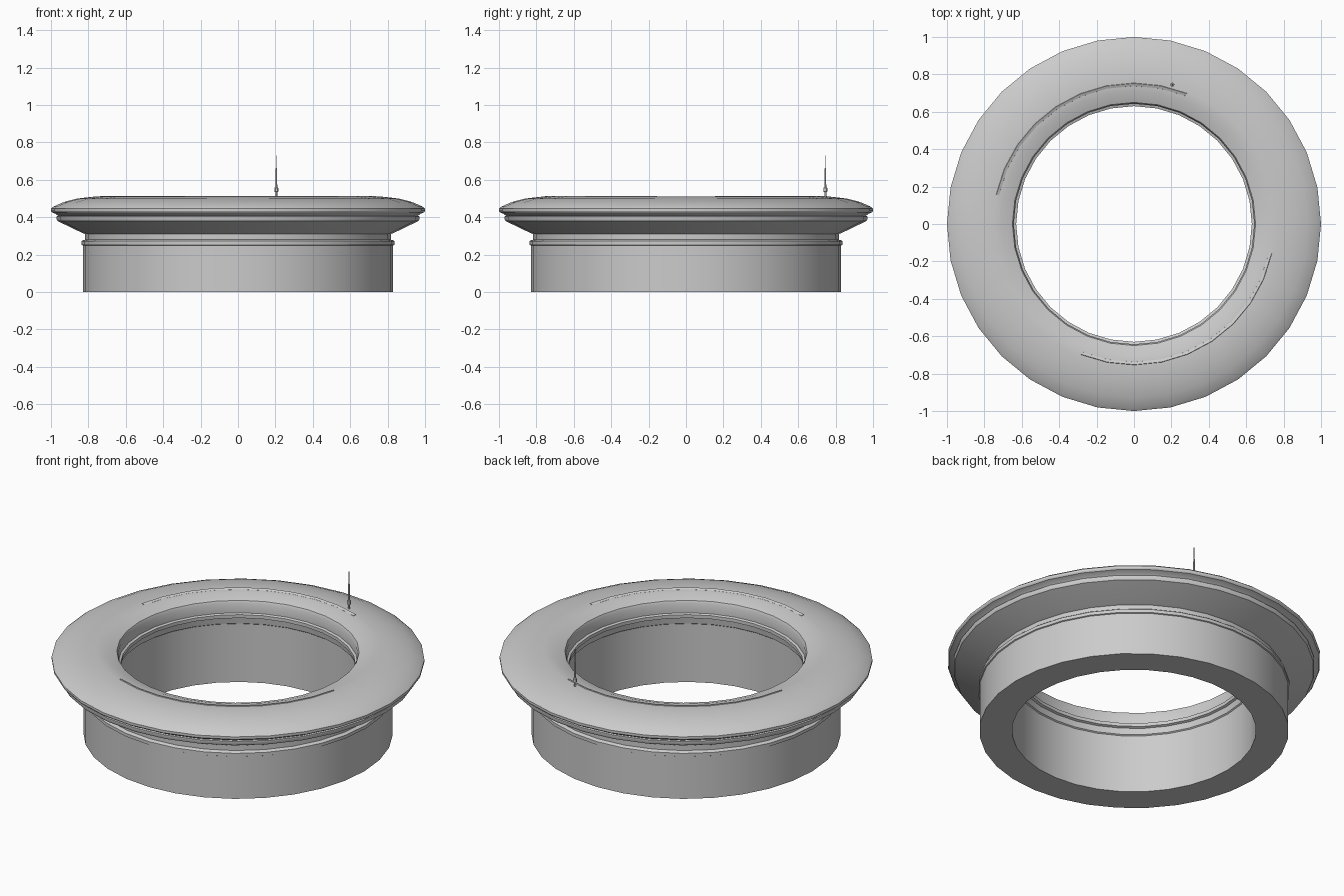
import bpy, bmesh, math

cube = bpy.data.objects.get("Cube")
if cube:
    bpy.data.objects.remove(cube, do_unlink=True)


def material(name, rgb):
    m = bpy.data.materials.new(name)
    m.use_nodes = True
    m.diffuse_color = (*rgb, 1)
    m.node_tree.nodes["Principled BSDF"].inputs["Base Color"].default_value = (*rgb, 1)
    return m


grey = material("light grey", (0.6, 0.6, 0.6))


def lathe(name, profile, steps, start=0, end=360, centre=(0, 0), angle=30):
    """Sweep a closed (radius, z) profile about the vertical axis."""
    full = end - start == 360
    bm = bmesh.new()
    rings = []
    for i in range(steps if full else steps + 1):
        a = math.radians(start + (end - start) * i / steps)
        rings.append([bm.verts.new((centre[0] + r * math.cos(a), centre[1] + r * math.sin(a), z))
                      for r, z in profile])
    n = len(profile)
    for i in range(steps):
        p, q = rings[i], rings[(i + 1) % len(rings)]
        for j in range(n):
            k = (j + 1) % n
            bm.faces.new((p[j], q[j], q[k], p[k]))
    if not full:
        bm.faces.new(rings[0])
        bm.faces.new(rings[-1][::-1])
    bmesh.ops.remove_doubles(bm, verts=bm.verts, dist=1e-5)
    bmesh.ops.recalc_face_normals(bm, faces=bm.faces)
    mesh = bpy.data.meshes.new(name)
    bm.to_mesh(mesh)
    bm.free()
    mesh.materials.append(grey)
    ob = bpy.data.objects.new(name, mesh)
    bpy.context.collection.objects.link(ob)
    bpy.ops.object.select_all(action="DESELECT")
    ob.select_set(True)
    bpy.context.view_layer.objects.active = ob
    bpy.ops.object.shade_smooth_by_angle(angle=math.radians(angle))
    return ob


# Ring body: outer wall, collar, flared rim, domed top, stepped bore
lathe("ring_body", [
    (0.655, 0), (0.83, 0), (0.83, 0.25),
    (0.836, 0.253), (0.836, 0.272), (0.83, 0.277), (0.817, 0.28),
    (0.817, 0.31), (0.83, 0.315), (0.965, 0.38), (0.97, 0.39),
    (0.97, 0.405), (0.962, 0.408), (0.975, 0.418), (0.995, 0.426),
    (1.0, 0.434), (1.0, 0.446), (0.985, 0.458), (0.93, 0.482),
    (0.86, 0.5), (0.765, 0.511), (0.71, 0.506), (0.65, 0.485),
    (0.643, 0.47), (0.643, 0.415), (0.63, 0.41), (0.63, 0.39),
    (0.643, 0.385), (0.648, 0.35), (0.655, 0.345)], 32)

# Two low curved ridges on opposite sides of the top
for side, start in (("back", 68), ("front", 248)):
    lathe(side + "_ridge", [(0.735, 0.5), (0.738, 0.509), (0.752, 0.515), (0.758, 0.5)],
          9, start, start + 100)

# Antenna: stub, collar and thin mast
lathe("antenna", [
    (0, 0.5), (0.005, 0.5), (0.005, 0.535), (0.011, 0.537), (0.011, 0.557),
    (0.005, 0.56), (0.004, 0.66), (0.0015, 0.665), (0.0015, 0.73), (0, 0.73)],
    12, centre=(0.205, 0.745))
